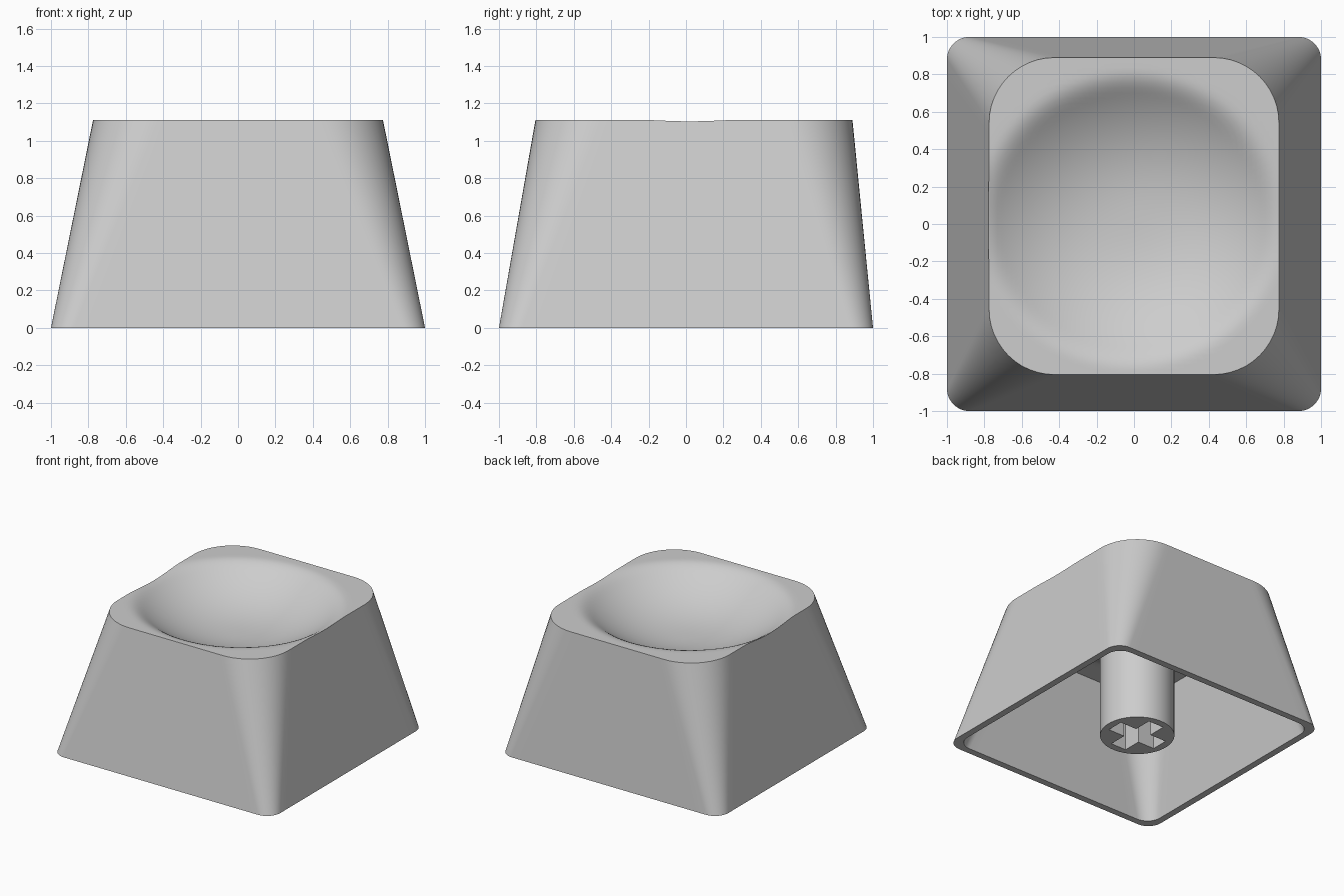
import bpy, bmesh, math
from mathutils import Vector

cube = bpy.data.objects.get("Cube")
if cube:
    bpy.data.objects.remove(cube, do_unlink=True)

HEIGHT = 1.112
CEILING = 0.93
WALL = 0.055
CENTRE = Vector((-0.015, 0.02))   # shared by the dish and the stem
STEM_RADIUS = 0.28
STEM_HEIGHT = 0.83

grey = bpy.data.materials.new("light_grey")
grey.use_nodes = True
colour = (0.61, 0.61, 0.61, 1)
grey.diffuse_color = colour
grey.node_tree.nodes["Principled BSDF"].inputs["Base Color"].default_value = colour


def rounded_rect(hx, y0, y1, radius, arc=12, side=20):
    """Outline points of a rounded rectangle, with evenly divided sides."""
    centres = [(hx - radius, y1 - radius), (radius - hx, y1 - radius),
               (radius - hx, y0 + radius), (hx - radius, y0 + radius)]
    corners = []
    for i, (cx, cy) in enumerate(centres):
        angles = [math.pi / 2 * (i + j / arc) for j in range(arc + 1)]
        corners.append([Vector((cx + radius * math.cos(a), cy + radius * math.sin(a)))
                        for a in angles])
    points = []
    for i, corner in enumerate(corners):
        points += corner
        following = corners[(i + 1) % 4][0]
        points += [corner[-1].lerp(following, j / side) for j in range(1, side)]
    return points


def section(f, inset, low_radius, high_radius):
    """Body outline at a fraction f of the height, moved inwards by inset."""
    low = rounded_rect(1 - inset, inset - 1, 1 - inset, low_radius)
    high = rounded_rect(0.775 - inset, inset - 0.805, 0.89 - inset, high_radius)
    return [a.lerp(b, f) for a, b in zip(low, high)]


def dish(p):
    """Height of the scooped top, with a rolled edge."""
    roll = 0.045
    x, y = p - CENTRE
    t = 0.25 * (1 - math.hypot(x / 0.78, y / 0.75) ** 2.4)
    if t < roll:
        t = max(t + roll, 0) ** 2 / (4 * roll)
    return HEIGHT - t


def ceiling(p):
    """Flat underside that bulges down below the dish."""
    return min(CEILING, dish(p) - 0.07)


def inner_to_outer(outline, height, steps):
    """Concentric rings from the centre out to just inside an outline."""
    rings = []
    for i in range(1, steps):
        ring = [CENTRE.lerp(p.xy, i / steps) for p in outline]
        rings.append([(p.x, p.y, height(p)) for p in ring])
    return rings


def finish(obj):
    obj.data.materials.append(grey)
    bpy.ops.object.select_all(action='DESELECT')
    obj.select_set(True)
    bpy.context.view_layer.objects.active = obj
    bpy.ops.object.shade_smooth_by_angle(angle=math.radians(32))


def mesh_object(name, bm):
    bmesh.ops.recalc_face_normals(bm, faces=bm.faces)
    mesh = bpy.data.meshes.new(name)
    bm.to_mesh(mesh)
    bm.free()
    obj = bpy.data.objects.new(name, mesh)
    bpy.context.collection.objects.link(obj)
    return obj


# Hollow body: dish, tapered walls, bottom rim, inner walls and ceiling
bm = bmesh.new()
base, top = section(0, 0, 0.12, 0.35), section(1, 0, 0.12, 0.35)
rim = []
for a, b in zip(base, top):
    p = a.lerp(b, dish(b) / HEIGHT)
    rim.append(Vector((p.x, p.y, dish(b))))

STEPS = 8
rings = inner_to_outer(rim, dish, 32)
for i in range(STEPS + 1):
    rings.append([p.lerp(Vector((a.x, a.y, 0)), i / STEPS) for p, a in zip(rim, base)])
for i in range(STEPS + 1):
    z = CEILING * i / STEPS
    inside = section(z / HEIGHT, WALL, 0.12, 0.33)
    rings.append([(p.x, p.y, z) for p in inside])
rings += reversed(inner_to_outer(inside, ceiling, 20))

loops = [[bm.verts.new(p) for p in ring] for ring in rings]
n = len(base)
for lower, upper in zip(loops, loops[1:]):
    for j in range(n):
        k = (j + 1) % n
        bm.faces.new((lower[j], lower[k], upper[k], upper[j]))
for loop, height in ((loops[0], dish), (loops[-1], ceiling)):
    middle = bm.verts.new((CENTRE.x, CENTRE.y, height(CENTRE)))
    for j in range(n):
        bm.faces.new((middle, loop[j], loop[(j + 1) % n]))
finish(mesh_object("cap_body", bm))

# Round stem under the cap
bm = bmesh.new()
bmesh.ops.create_cone(bm, cap_ends=True, segments=64, radius1=STEM_RADIUS,
                      radius2=STEM_RADIUS, depth=STEM_HEIGHT)
bmesh.ops.translate(bm, verts=bm.verts, vec=(CENTRE.x, CENTRE.y, STEM_HEIGHT / 2))
stem = mesh_object("stem", bm)

# Cross-shaped socket cut into the stem
for sx, sy in ((0.44, 0.14), (0.14, 0.44)):
    bm = bmesh.new()
    bmesh.ops.create_cube(bm, size=1)
    bmesh.ops.scale(bm, verts=bm.verts, vec=(sx, sy, 0.9))
    bmesh.ops.translate(bm, verts=bm.verts, vec=(CENTRE.x, CENTRE.y, 0))
    cutter = mesh_object("socket_cutter", bm)
    cutter.hide_render = True
    cut = stem.modifiers.new("socket", 'BOOLEAN')
    cut.operation = 'DIFFERENCE'
    cut.solver = 'EXACT'
    cut.object = cutter
    bpy.context.view_layer.objects.active = stem
    bpy.ops.object.modifier_apply(modifier=cut.name)
    bpy.data.objects.remove(cutter, do_unlink=True)
finish(stem)
